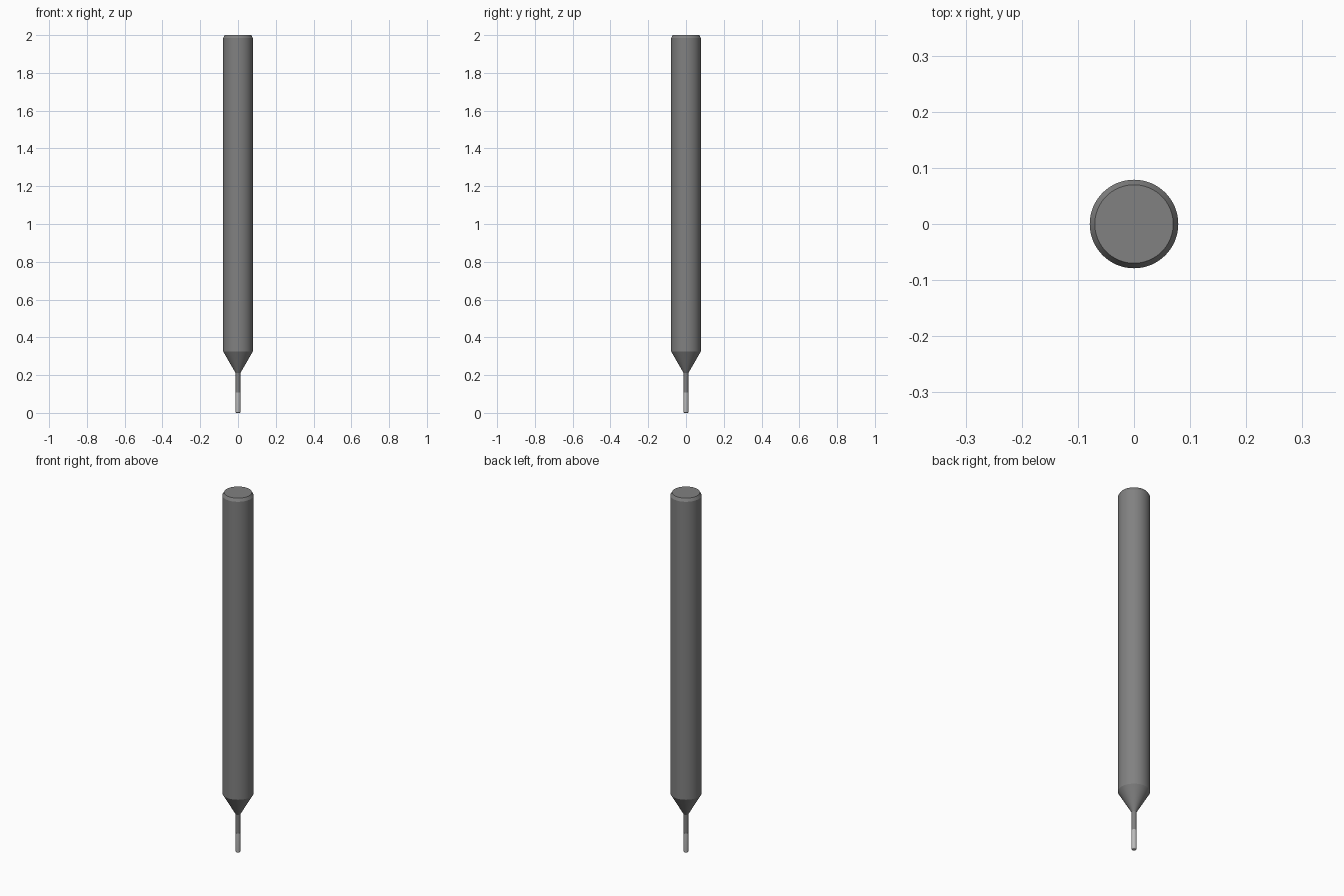
import bpy, bmesh, math

if "Cube" in bpy.data.objects:
    bpy.data.objects.remove(bpy.data.objects["Cube"])

SIDES = 64


def grey(name, value):
    mat = bpy.data.materials.new(name)
    mat.diffuse_color = (value, value, value, 1)
    mat.use_nodes = True
    mat.node_tree.nodes["Principled BSDF"].inputs["Base Color"].default_value = mat.diffuse_color
    return mat


def lathe(name, profile, mat):
    """Revolve (radius, z) points, listed bottom to top, around z and cap both ends."""
    bm = bmesh.new()
    rings = []
    for r, z in profile:
        rings.append([bm.verts.new((r * math.cos(2 * math.pi * i / SIDES),
                                    r * math.sin(2 * math.pi * i / SIDES), z))
                      for i in range(SIDES)])
    for low, high in zip(rings, rings[1:]):
        for i in range(SIDES):
            j = (i + 1) % SIDES
            bm.faces.new((low[i], low[j], high[j], high[i]))
    bm.faces.new(rings[0][::-1])
    bm.faces.new(rings[-1])
    mesh = bpy.data.meshes.new(name)
    bm.to_mesh(mesh)
    bm.free()
    mesh.materials.append(mat)
    obj = bpy.data.objects.new(name, mesh)
    bpy.context.collection.objects.link(obj)
    bpy.context.view_layer.objects.active = obj
    obj.select_set(True)
    bpy.ops.object.shade_smooth_by_angle(angle=math.radians(25))
    obj.select_set(False)
    return obj


shank_r, neck_r, cut_r = 0.0789, 0.0121, 0.0132
cut_top, neck_top = 0.107, 0.21
cone_top = neck_top + (shank_r - neck_r) / math.tan(math.radians(30))

# Shank with chamfered top, 30 degree cone and slim neck
lathe("shank_and_neck", [
    (neck_r, cut_top), (neck_r, neck_top), (shank_r, cone_top),
    (shank_r, 1.984), (shank_r - 0.009, 2.0)], grey("shank_grey", 0.22))

# Cutting end with a small rounded corner at the tip
fillet = 0.005
corner = [(cut_r - fillet + fillet * math.sin(a), fillet - fillet * math.cos(a))
          for a in (math.pi / 2 * k / 6 for k in range(7))]
lathe("cutting_tip", corner + [(cut_r, cut_top)], grey("tip_grey", 0.5))
